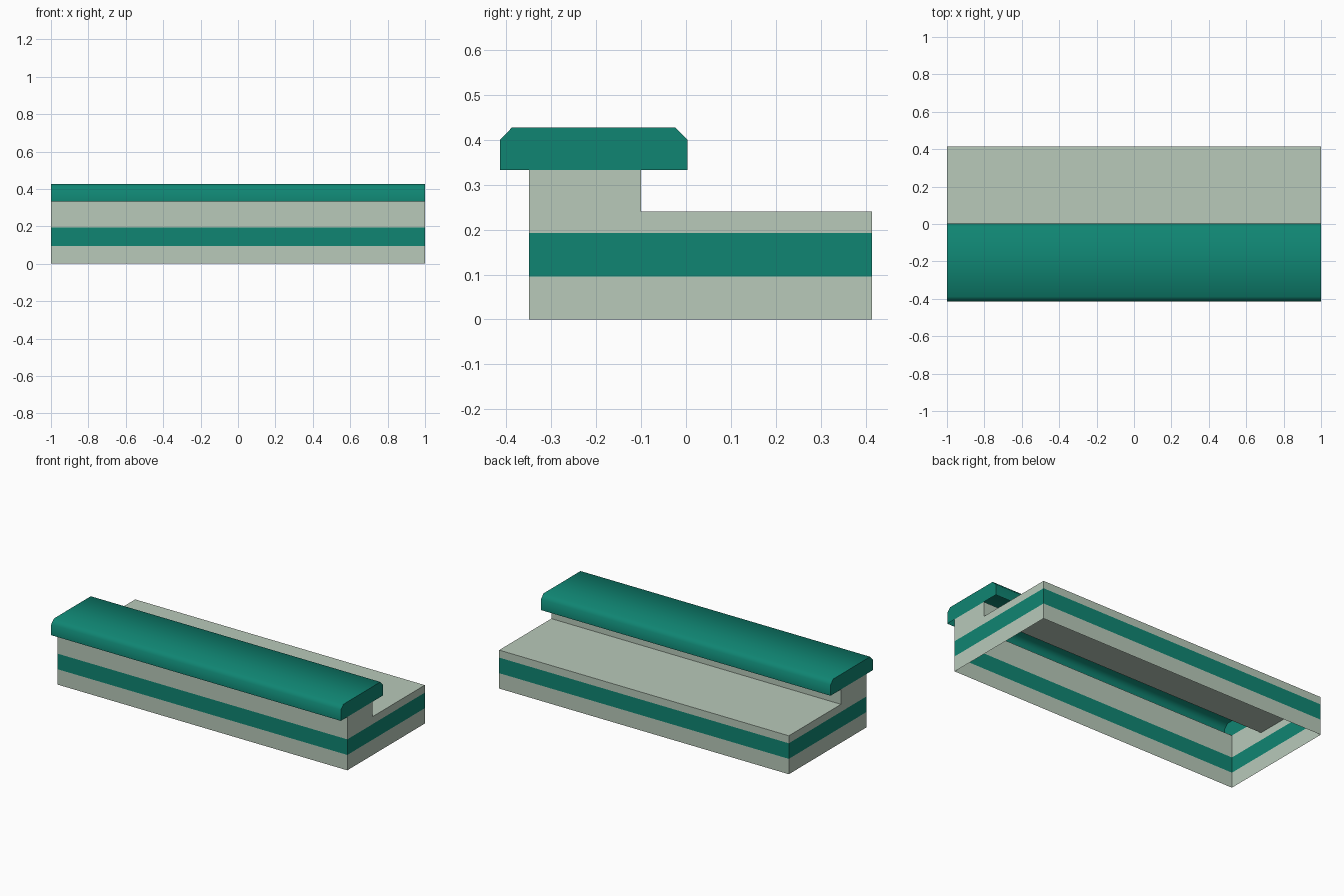
import bpy, bmesh
from mathutils import Vector

if "Cube" in bpy.data.objects:
    bpy.data.objects.remove(bpy.data.objects["Cube"])


def material(name, rgb):
    m = bpy.data.materials.new(name)
    m.diffuse_color = (*rgb, 1.0)
    m.use_nodes = True
    m.node_tree.nodes["Principled BSDF"].inputs["Base Color"].default_value = m.diffuse_color
    return m


pale = material("pale sage", (0.48, 0.585, 0.49))
green = material("deep teal green", (0.005, 0.235, 0.17))


def shell(name, profile, materials, cuts=()):
    """Extrude a y/z profile along x as a thin shell, left open underneath."""
    bm = bmesh.new()
    left = [bm.verts.new((-1, y, z)) for y, z in profile]
    right = [bm.verts.new((1, y, z)) for y, z in profile]
    bm.faces.new(left)
    bm.faces.new(right[::-1])
    # side strips follow the profile; the closing bottom strip is removed below
    n = len(profile)
    strips = [bm.faces.new((left[(i + 1) % n], left[i], right[i], right[(i + 1) % n]))
              for i in range(n)]
    bmesh.ops.recalc_face_normals(bm, faces=bm.faces)
    bmesh.ops.delete(bm, geom=[strips[-1]], context='FACES_ONLY')
    for z in cuts:
        bmesh.ops.bisect_plane(bm, geom=bm.verts[:] + bm.edges[:] + bm.faces[:],
                               plane_co=Vector((0, 0, z)), plane_no=Vector((0, 0, 1)))
    # faces between the two cuts form the stripe
    if cuts:
        for f in bm.faces:
            if cuts[0] < f.calc_center_median().z < cuts[1]:
                f.material_index = 1
    mesh = bpy.data.meshes.new(name)
    bm.to_mesh(mesh)
    bm.free()
    for m in materials:
        mesh.materials.append(m)
    obj = bpy.data.objects.new(name, mesh)
    bpy.context.collection.objects.link(obj)
    return obj


# Stepped wall with a painted band all round
shell("stepped_base",
      [(-0.35, 0), (-0.35, 0.333), (-0.10, 0.333), (-0.10, 0.24), (0.414, 0.24), (0.414, 0)],
      [pale, green], cuts=(0.096, 0.193))
# The raised part is hollow up into the coping: drop its lid
base = bpy.data.objects["stepped_base"].data
bm = bmesh.new()
bm.from_mesh(base)
lid = [f for f in bm.faces if f.normal.z > 0.9 and f.calc_center_median().z > 0.3]
bmesh.ops.delete(bm, geom=lid, context='FACES_ONLY')
bm.to_mesh(base)
bm.free()

# Overhanging coping with softened upper edges
cap = shell("coping",
            [(-0.414, 0.333), (-0.414, 0.40), (-0.388, 0.427),
             (-0.024, 0.427), (0.003, 0.40), (0.003, 0.333)],
            [green])
bpy.context.view_layer.objects.active = cap
cap.select_set(True)
bpy.ops.object.shade_smooth_by_angle(angle=0.9)
